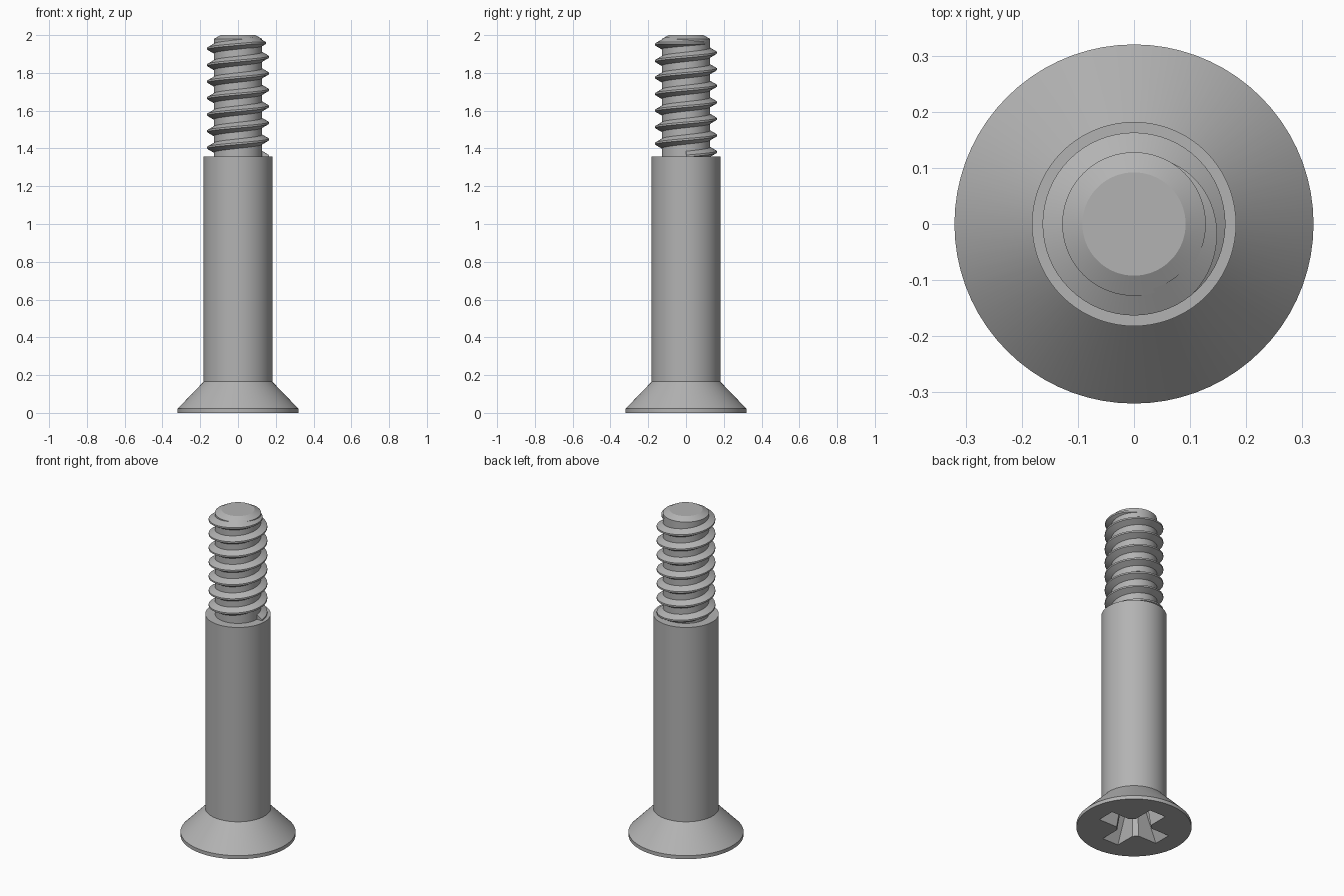
import bpy, bmesh
from math import sin, cos, pi, tan, radians

cube = bpy.data.objects.get("Cube")
if cube:
    bpy.data.objects.remove(cube, do_unlink=True)

steel = bpy.data.materials.new("grey steel")
steel.use_nodes = True
GREY = (0.45, 0.45, 0.45, 1)
steel.diffuse_color = GREY
steel.node_tree.nodes["Principled BSDF"].inputs["Base Color"].default_value = GREY

SEGMENTS = 72
CORE, CREST = 0.128, 0.163
PITCH = 0.0875
SHOULDER = 1.358


def finish(name, bm):
    bmesh.ops.recalc_face_normals(bm, faces=bm.faces)
    mesh = bpy.data.meshes.new(name)
    bm.to_mesh(mesh)
    bm.free()
    mesh.materials.append(steel)
    obj = bpy.data.objects.new(name, mesh)
    bpy.context.collection.objects.link(obj)
    return obj


def loft(name, rings):
    """Skin a list of equal closed rings and cap both ends."""
    bm = bmesh.new()
    loops = [[bm.verts.new(p) for p in ring] for ring in rings]
    for a, b in zip(loops, loops[1:]):
        for i in range(len(a)):
            j = (i + 1) % len(a)
            bm.faces.new((a[i], a[j], b[j], b[i]))
    bm.faces.new(loops[0][::-1])
    bm.faces.new(loops[-1])
    return finish(name, bm)


def lathe(name, profile):
    turns = [2 * pi * i / SEGMENTS for i in range(SEGMENTS)]
    return loft(name, [[(r * cos(t), r * sin(t), z) for t in turns] for r, z in profile])


def smooth(obj, angle):
    bpy.ops.object.select_all(action='DESELECT')
    obj.select_set(True)
    bpy.context.view_layer.objects.active = obj
    bpy.ops.object.shade_smooth_by_angle(angle=radians(angle))


# Countersunk head and plain shank
body = lathe("head_and_shank", [(0.32, 0), (0.32, 0.022), (0.182, 0.165), (0.182, SHOULDER)])


# Tapered cross-shaped drive recess
def cross(length, half, fillet, z):
    ring = []
    for k in range(4):
        c, s = cos(k * pi / 2), sin(k * pi / 2)
        for x, y in ((half + fillet, -half), (length, -half), (length, half), (half + fillet, half)):
            ring.append((x * c - y * s, x * s + y * c, z))
    return ring


cutter = loft("recess_cutter", [cross(0.216, 0.056, 0.025, -0.01),
                                cross(0.205, 0.055, 0.025, 0),
                                cross(0.10, 0.036, 0.02, 0.2)])
cutter.hide_render = True
cut = body.modifiers.new("recess", 'BOOLEAN')
cut.object = cutter
cut.operation = 'DIFFERENCE'
cut.solver = 'EXACT'
bpy.context.view_layer.objects.active = body
bpy.ops.object.modifier_apply(modifier=cut.name)
bpy.data.objects.remove(cutter, do_unlink=True)
smooth(body, 20)

# Threaded core with chamfered tip
core = lathe("threaded_core", [(CORE, SHOULDER - 0.05), (CORE, 1.98), (0.092, 2.0)])
smooth(core, 20)

# Right-handed helical ridge, fading into the core near the tip
STEPS = 64
FADE_START, FADE_END = radians(-50), radians(68)
first = -7 * STEPS
last = int(FADE_END / (2 * pi) * STEPS) + 1
ROOT = CORE - 0.008
rings = []
for i in range(first, last + 1):
    t = 2 * pi * i / STEPS
    fade = min(1, max(0, (FADE_END - t) / (FADE_END - FADE_START)))
    r = CORE - 0.003 + (CREST - CORE + 0.003) * fade
    z = min(1.9725 + PITCH * t / (2 * pi), 1.958)
    flat = 0.005
    base = flat + (r - ROOT) * tan(radians(30))
    section = ((ROOT, -base), (r, -flat), (r, flat), (ROOT, base))
    rings.append([(p * cos(t), p * sin(t), z + h) for p, h in section])
thread = loft("thread", rings)
smooth(thread, 25)
